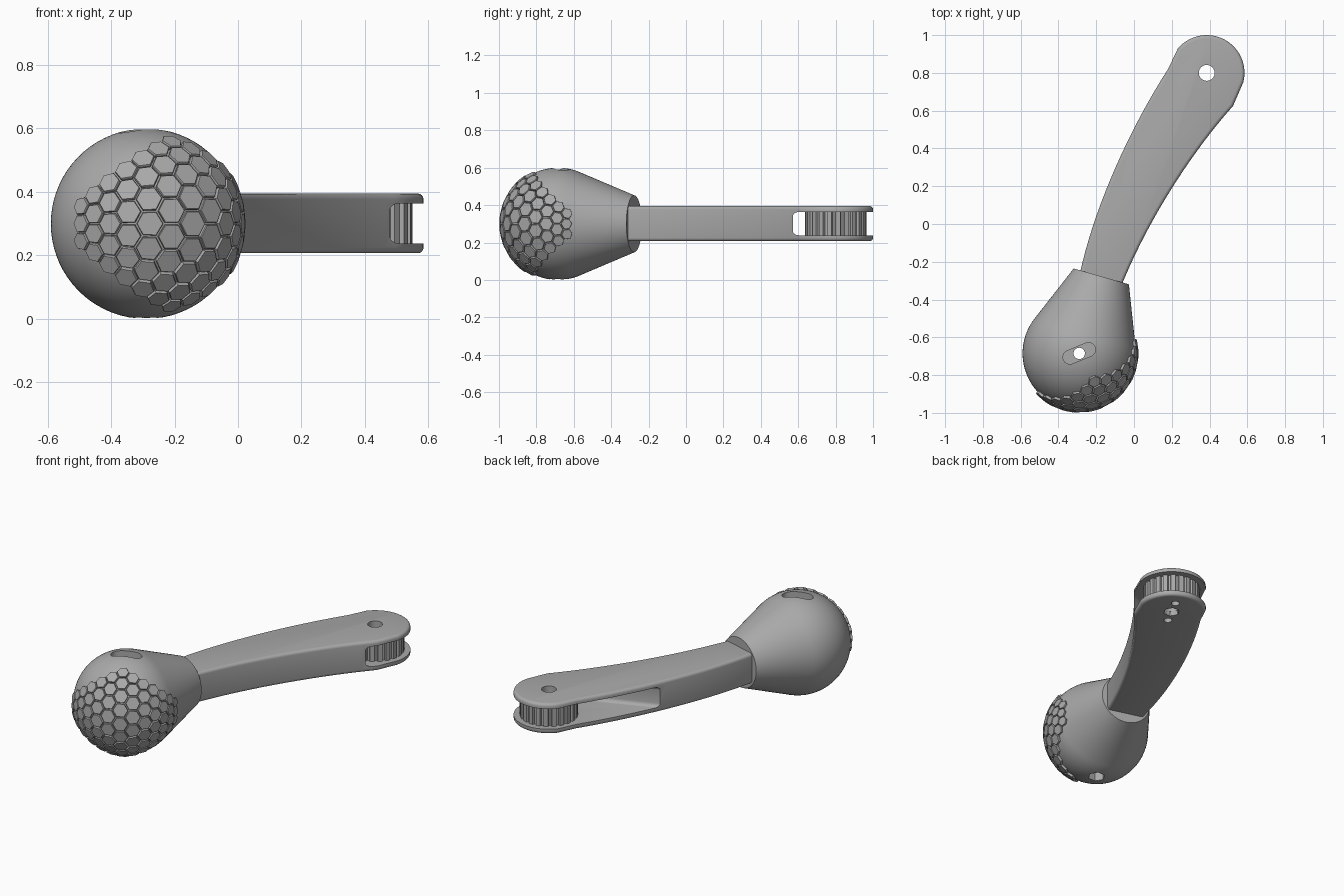
import bpy, bmesh
from math import sin, cos, tan, atan, atan2, acos, radians, pi, hypot
from mathutils import Vector, Matrix
from mathutils.geometry import interpolate_bezier

if "Cube" in bpy.data.objects:
    bpy.data.objects.remove(bpy.data.objects["Cube"])

grey = bpy.data.materials.new("mid grey")
grey.use_nodes = True
colour = (0.4, 0.4, 0.4, 1)
grey.diffuse_color = colour
grey.node_tree.nodes["Principled BSDF"].inputs["Base Color"].default_value = colour

BALL = Vector((-0.29, -0.685, 0.3))
RADIUS = 0.3
HEAD = Vector((0.385, 0.8))


def make(name, bm):
    """Turn a bmesh into a named object."""
    bmesh.ops.recalc_face_normals(bm, faces=bm.faces)
    mesh = bpy.data.meshes.new(name)
    bm.to_mesh(mesh)
    bm.free()
    obj = bpy.data.objects.new(name, mesh)
    bpy.context.collection.objects.link(obj)
    mesh.materials.append(grey)
    return obj


def prism(points, low, high, bevel=0, edge_rule=None):
    """Extrude a flat outline upward, bevelling the edges the rule picks."""
    bm = bmesh.new()
    face = bm.faces.new([bm.verts.new((p[0], p[1], low)) for p in points])
    out = bmesh.ops.extrude_face_region(bm, geom=[face])
    moved = [v for v in out["geom"] if isinstance(v, bmesh.types.BMVert)]
    bmesh.ops.translate(bm, verts=moved, vec=(0, 0, high - low))
    bmesh.ops.recalc_face_normals(bm, faces=bm.faces)
    if bevel:
        edges = [e for e in bm.edges if edge_rule(e)]
        bmesh.ops.bevel(bm, geom=edges, offset=bevel, segments=4,
                        profile=0.5, affect="EDGES", clamp_overlap=True)
    return bm


def ring(centre, radius, sides, start=0, sweep=2 * pi):
    step = sweep / sides
    return [(centre[0] + radius * cos(start + i * step),
             centre[1] + radius * sin(start + i * step)) for i in range(sides)]


def activate(obj):
    bpy.ops.object.select_all(action="DESELECT")
    obj.select_set(True)
    bpy.context.view_layer.objects.active = obj


def cut(obj, *shapes):
    """Subtract each shape from the object."""
    for bm in shapes:
        cutter = make("cutter", bm)
        cutter.hide_render = True
        mod = obj.modifiers.new("cut", "BOOLEAN")
        mod.operation = "DIFFERENCE"
        mod.solver = "EXACT"
        mod.object = cutter
        activate(obj)
        bpy.ops.object.modifier_apply(modifier=mod.name)
        bpy.data.objects.remove(cutter)


def smooth(obj, angle=30):
    activate(obj)
    bpy.ops.object.shade_smooth_by_angle(angle=radians(angle))


# Ball blending into a tapered neck, turned around the arm direction
neck_length, neck_radius = 0.424, 0.152
tangent = (atan2(neck_radius, neck_length)
           + acos(RADIUS / hypot(neck_radius, neck_length)))
profile = [(0, neck_length), (neck_radius, neck_length)]
steps = 32
for i in range(steps + 1):
    a = tangent + (pi - tangent) * i / steps
    profile.append((RADIUS * sin(a), RADIUS * cos(a)))
bm = bmesh.new()
verts = [bm.verts.new((r, 0, h)) for r, h in profile]
edges = [bm.edges.new(pair) for pair in zip(verts, verts[1:])]
bmesh.ops.spin(bm, geom=verts + edges, cent=(0, 0, 0), axis=(0, 0, 1),
               angle=2 * pi, steps=72)
bmesh.ops.remove_doubles(bm, verts=bm.verts, dist=0.0005)
turn = Matrix.Rotation(radians(-16), 4, "Z") @ Matrix.Rotation(radians(-90), 4, "X")
bm.transform(Matrix.Translation(BALL) @ turn)
ball = make("ball_knob", bm)

# Screw slot on top, through hole, and nut pocket underneath
slot_angle = radians(22)
along = Vector((cos(slot_angle), sin(slot_angle))) * 0.053
centre = BALL.xy
stadium = (ring(centre + along, 0.037, 13, slot_angle - pi / 2, pi * 13 / 12)
           + ring(centre - along, 0.037, 13, slot_angle + pi / 2, pi * 13 / 12))
cut(ball, prism(stadium, 0.53, 0.7),
    prism(ring(centre, 0.03, 32), -0.1, 0.7),
    prism(ring(centre, 0.05, 6), -0.1, 0.07))
smooth(ball)

# Raised hexagonal grip tiles, wrapped over the ball from a flat honeycomb
pitch = 0.081
grip_angle = radians(28.5)
forward = Vector((sin(grip_angle), -cos(grip_angle), 0))
side = Vector((cos(grip_angle), sin(grip_angle), 0))
up = Vector((0, 0, 1))


def wrap(u, v, radius):
    r = max(hypot(u, v), 1e-6)
    a = 2 * atan(r / (2 * RADIUS))
    return BALL + radius * (forward * cos(a) + (side * u + up * v) * sin(a) / r)


bm = bmesh.new()
for col in range(-6, 7):
    count = 9 - abs(col)
    for row in range(count):
        cell = (col * pitch * sin(pi / 3), (row - (count - 1) / 2) * pitch)
        layers = []
        for size, radius in ((0.53, 0.29), (0.53, 0.311), (0.5, 0.314)):
            layers.append([bm.verts.new(wrap(u, v, radius))
                           for u, v in ring(cell, size * pitch, 6)])
        for lower, upper in zip(layers, layers[1:]):
            for i in range(6):
                j = (i + 1) % 6
                bm.faces.new((lower[i], lower[j], upper[j], upper[i]))
        bm.faces.new(layers[-1])
        bm.faces.new(layers[0][::-1])
make("grip_tiles", bm)


# Curved arm with a round head
def bezier(*points):
    a, b, c, d = [Vector(p).to_3d() for p in points]
    return [p.xy for p in interpolate_bezier(a, b, c, d, 20)]


right_side = bezier((0.524, 0.624), (0.34, 0.42), (0.08, 0.05), (-0.08, -0.36))
left_side = bezier((-0.30, -0.33), (-0.23, 0.06), (-0.02, 0.51), (0.18, 0.82))
head_arc = ring(HEAD, 0.2, 28, radians(140), radians(-160))
outline = right_side + left_side + head_arc
arm = make("arm", prism(outline, 0.207, 0.395, 0.018,
                        lambda e: abs(e.verts[0].co.z - e.verts[1].co.z) < 0.001))

# Fork opening between two plates, with a rounded inner wall
wall = [(-0.475, 0.2), (0.705, 0.66)]
opening = prism(wall + [(0.9, 1.3), (-0.5, 1.3)], 0.238, 0.364, 0.022,
                lambda e: all(v.co.y < 0.7 for v in e.verts)
                and abs(e.verts[0].co.z - e.verts[1].co.z) < 0.001)
cut(arm, opening,
    prism(ring(HEAD, 0.042, 32), 0.1, 0.5),
    prism(ring(HEAD, 0.047, 6), 0.1, 0.26))

# Small holes beside the hexagonal one in the lower plate
arm_way = Vector((0.46, 0.89)) * 0.1
for sign in (-1, 1):
    cut(arm, prism(ring(HEAD + arm_way * sign, 0.024, 20), 0.1, 0.26))
smooth(arm)

# Toothed wheel held in the fork
teeth = 22
wheel_outline = []
for i in range(teeth):
    for offset, radius in ((0, 0.165), (0.55, 0.165), (0.65, 0.152), (0.9, 0.152)):
        a = 2 * pi * (i + offset) / teeth
        wheel_outline.append((HEAD.x + radius * cos(a), HEAD.y + radius * sin(a)))
wheel = make("toothed_wheel", prism(wheel_outline, 0.234, 0.368))
cut(wheel, prism(ring(HEAD, 0.042, 32), 0.1, 0.5))
smooth(wheel)
